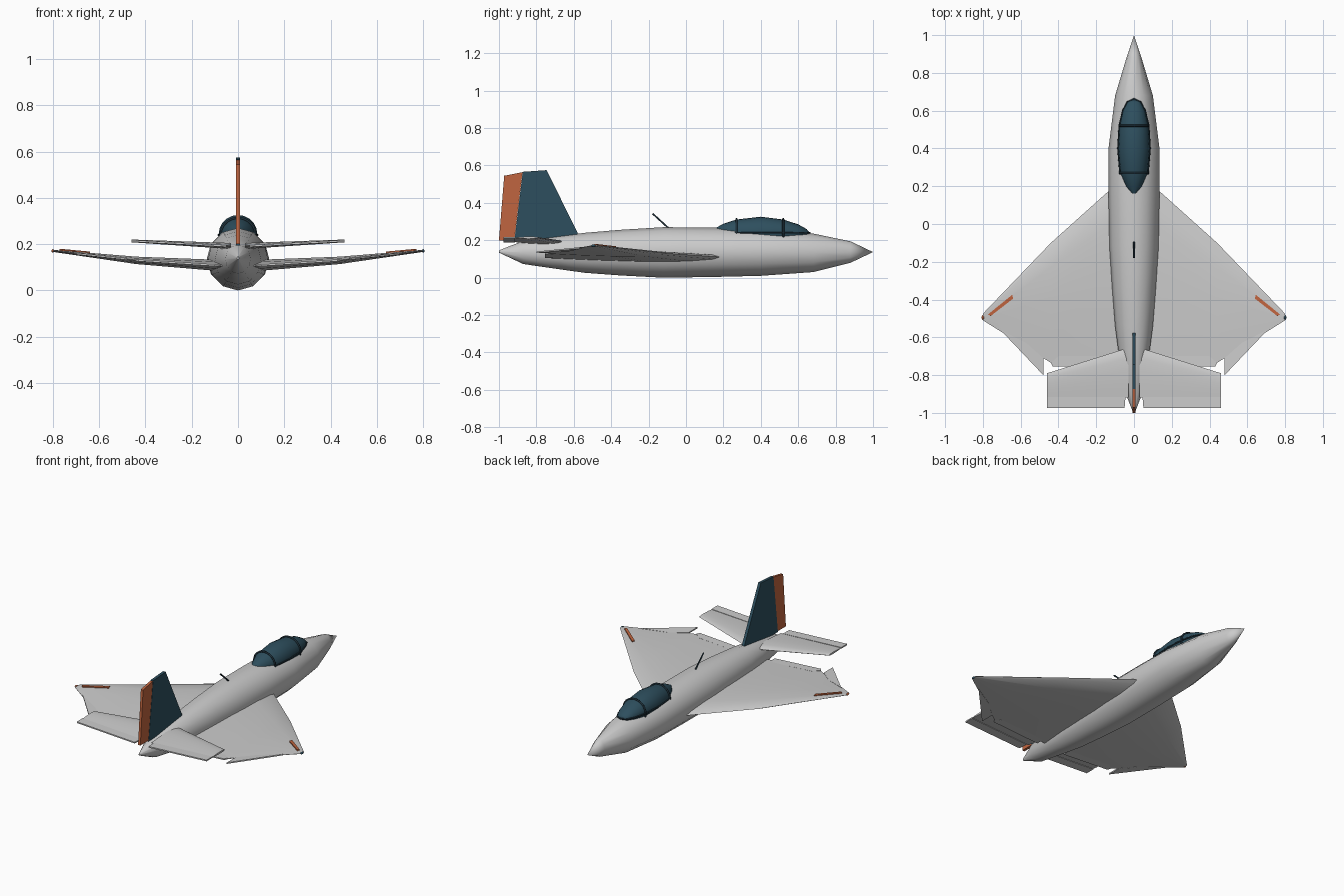
import bpy, bmesh, math
from mathutils import Vector

if "Cube" in bpy.data.objects:
    bpy.data.objects.remove(bpy.data.objects["Cube"])


def material(name, col):
    m = bpy.data.materials.new(name)
    m.diffuse_color = (*col, 1)
    m.use_nodes = True
    m.node_tree.nodes["Principled BSDF"].inputs["Base Color"].default_value = m.diffuse_color
    return m


TEAL = material("teal", (0.027, 0.078, 0.112))
DARK = material("dark_trim", (0.012, 0.028, 0.04))
ORANGE = material("orange", (0.53, 0.13, 0.05))


def finish(bm, name, mat=None, mirror=False, smooth=None):
    bmesh.ops.recalc_face_normals(bm, faces=bm.faces[:])
    me = bpy.data.meshes.new(name)
    bm.to_mesh(me)
    bm.free()
    ob = bpy.data.objects.new(name, me)
    bpy.context.collection.objects.link(ob)
    if mat:
        me.materials.append(mat)
    if mirror:
        ob.modifiers.new("mirror", 'MIRROR')
    if smooth:
        bpy.ops.object.select_all(action='DESELECT')
        ob.select_set(True)
        bpy.context.view_layer.objects.active = ob
        bpy.ops.object.shade_smooth_by_angle(angle=math.radians(smooth))
    return ob


def loft(name, rings, **kw):
    """Skin a row of equal-length point rings and cap the ends."""
    bm = bmesh.new()
    vs = [[bm.verts.new(p) for p in r] for r in rings]
    n = len(vs[0])
    for a, b in zip(vs, vs[1:]):
        for i in range(n):
            bm.faces.new((a[i], a[(i + 1) % n], b[(i + 1) % n], b[i]))
    bm.faces.new(vs[0])
    bm.faces.new(vs[-1])
    bmesh.ops.remove_doubles(bm, verts=bm.verts[:], dist=0.0002)
    return finish(bm, name, **kw)


def ellipse(y, zc, rx, rz, n):
    return [(rx * math.sin(t), y, zc - rz * math.cos(t))
            for t in (2 * math.pi * i / n for i in range(n))]


def foil(x, z, lead, trail, thick):
    """Thin wing section at span x."""
    f = [(0, 0), (0.04, .5), (0.2, .95), (0.45, 1), (0.75, .6), (1, .12)]
    c = trail - lead
    up = [(x, lead + c * t, z + thick / 2 * h) for t, h in f]
    low = [(x, lead + c * t, z - thick / 2 * h) for t, h in f[:0:-1]]
    return up + low


def slab(name, pts, offset, **kw):
    """Flat outline thickened equally to both sides."""
    o = Vector(offset)
    return loft(name, [[Vector(p) - o for p in pts], [Vector(p) + o for p in pts]], **kw)


def tube(name, pts, r, mat, cyclic=False):
    cu = bpy.data.curves.new(name, 'CURVE')
    cu.dimensions = '3D'
    cu.bevel_depth = r
    cu.bevel_resolution = 1
    cu.use_fill_caps = True
    s = cu.splines.new('POLY')
    s.points.add(len(pts) - 1)
    for q, p in zip(s.points, pts):
        q.co = (*p, 1)
    s.use_cyclic_u = cyclic
    cu.materials.append(mat)
    ob = bpy.data.objects.new(name, cu)
    bpy.context.collection.objects.link(ob)


# fuselage: y, centre z, half width, half height
body = [(1, .137, .0, .0), (.88, .137, .04, .057), (.68, .133, .1, .103),
        (.4, .136, .135, .126), (.15, .136, .135, .132), (-.12, .135, .13, .135),
        (-.35, .134, .115, .122), (-.54, .133, .1, .107), (-.67, .134, .083, .09),
        (-.87, .135, .055, .062), (-1, .14, .004, .006)]
loft("fuselage", [ellipse(*s, 12) for s in body], smooth=40)

# canopy with frame hoops and sill
glass = [(.662, .24, .0, .0), (.645, .24, .035, .02), (.6, .24, .058, .045),
         (.52, .24, .077, .071), (.4, .24, .084, .086), (.27, .24, .073, .071),
         (.2, .246, .043, .042), (.16, .255, .012, .012)]
loft("canopy", [ellipse(*s, 20) for s in glass], mat=TEAL, smooth=50)
for nm, y, rx, rz in (("front_hoop", .52, .078, .073), ("rear_hoop", .27, .075, .073)):
    tube("canopy_" + nm, ellipse(y, .24, rx, rz, 24), .006, DARK, True)
sill = [(rx, y, zc) for y, zc, rx, _ in glass] + [(-rx, y, zc) for y, zc, rx, _ in glass[-1:0:-1]]
tube("canopy_sill", sill, .005, DARK, True)

# cranked delta wings
loft("wings", [foil(.05, .106, .25, -.725, .05), foil(.44, .13, -.1, -.735, .032),
               foil(.8, .171, -.475, -.51, .009)], mirror=True, smooth=35)

# trailing edge flaps
slab("inner_flaps", [(.1, -.7, .109), (.4, -.7, .128), (.44, -.735, .13),
                     (.43, -.755, .13), (.1, -.755, .109)], (0, 0, .004), mirror=True)
slab("outer_flaps", [(.71, -.558, .16), (.57, -.63, .144), (.48, -.71, .136),
                     (.48, -.8, .136)], (0, 0, .004), mirror=True)

# orange wing stripes near the tips
slab("wing_stripes", [(.645, -.375, .16), (.64, -.395, .16), (.76, -.488, .171),
                      (.772, -.478, .172)], (0, 0, .008), mat=ORANGE, mirror=True)

# wing tip lights
for nm, x, m in (("left", -.8, ORANGE), ("right", .8, TEAL)):
    bm = bmesh.new()
    bmesh.ops.create_uvsphere(bm, u_segments=10, v_segments=6, radius=.007)
    for v in bm.verts:
        v.co = (v.co.x + x, v.co.y * 1.8 - .495, v.co.z + .171)
    finish(bm, nm + "_tip_light", mat=m, smooth=60)

# tailplane and elevators
loft("tailplane", [foil(.03, .192, -.655, -.918, .026), foil(.46, .214, -.79, -.918, .012)],
     mirror=True, smooth=35)
slab("elevators", [(.045, -.915, .192), (.46, -.915, .214), (.46, -.975, .214),
                   (.05, -.975, .192)], (0, 0, .004), mirror=True)

# fin and rudder
slab("fin", [(0, -.56, .2), (0, -.58, .24), (0, -.745, .575), (0, -.873, .566),
             (0, -.918, .195)], (.009, 0, 0), mat=TEAL)
slab("rudder", [(0, -.874, .564), (0, -.972, .545), (0, -1, .2), (0, -.918, .2)],
     (.008, 0, 0), mat=ORANGE)

# spine antenna
tube("antenna", [(0, -.09, .262), (0, -.178, .342)], .005, DARK)
